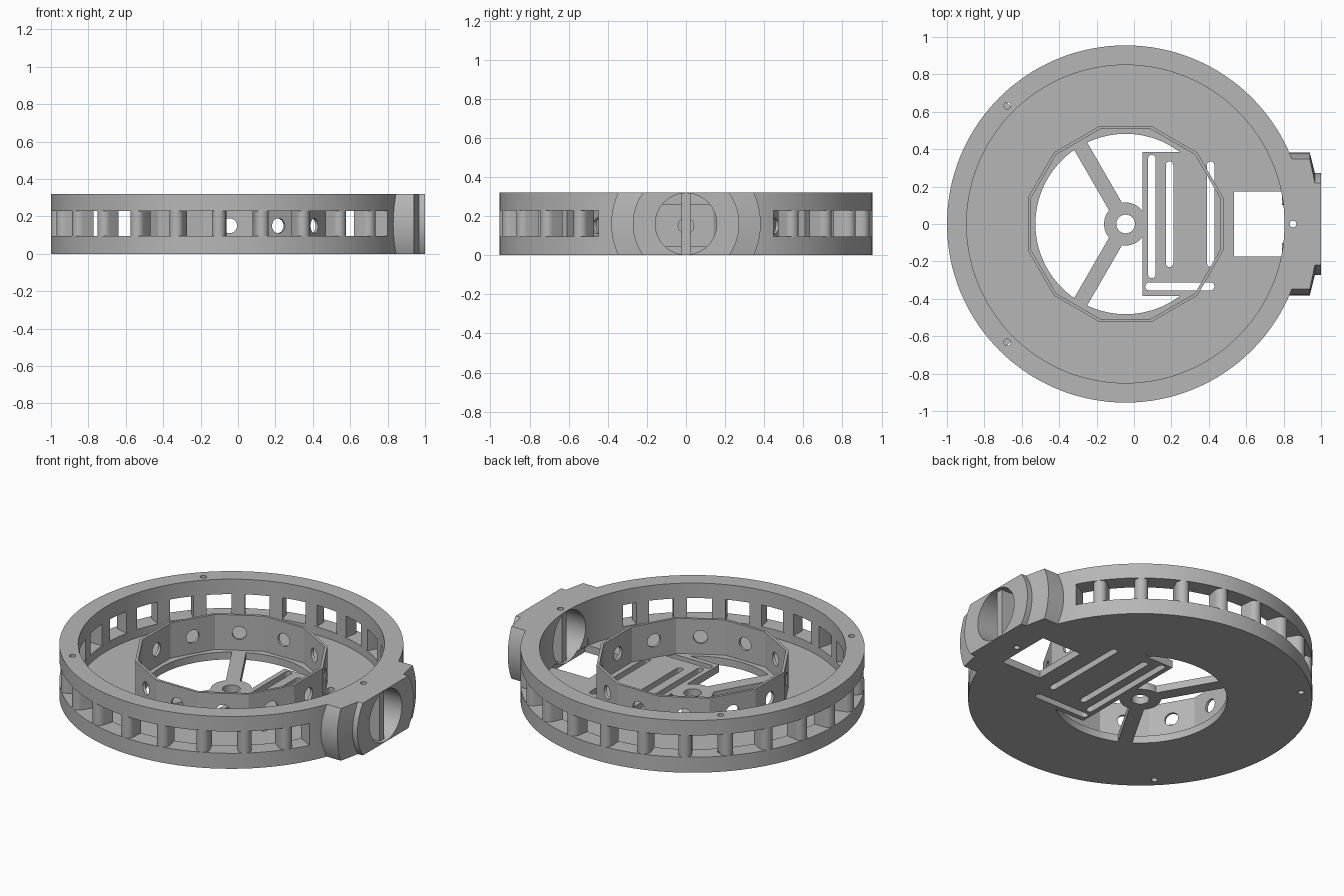
import bpy, bmesh
from math import sin, cos, tan, pi, radians
from mathutils import Matrix, Vector

old = bpy.data.objects.get("Cube")
if old:
    bpy.data.objects.remove(old, do_unlink=True)

CX = -0.045          # centre of the round tray
TOP = 0.32
FLOOR = 0.045
R_OUT, R_IN = 0.955, 0.85
SEG = 128

grey = bpy.data.materials.new("plain grey")
grey.use_nodes = True
grey.diffuse_color = (0.47, 0.47, 0.47, 1)
grey.node_tree.nodes["Principled BSDF"].inputs["Base Color"].default_value = (0.47, 0.47, 0.47, 1)


# ---- outlines (2D point lists) ----
def arc(r, a0, a1, n, cx=CX, cy=0.0):
    return [(cx + r * cos(a0 + (a1 - a0) * i / n), cy + r * sin(a0 + (a1 - a0) * i / n))
            for i in range(n + 1)]


def circle(r, n=SEG, cx=CX, cy=0.0, start=0.0):
    return arc(r, start, start + 2 * pi, n, cx, cy)[:-1]


def rect(x0, x1, y0, y1):
    return [(x0, y0), (x1, y0), (x1, y1), (x0, y1)]


def slot(x0, x1, y0, y1):
    r = min(x1 - x0, y1 - y0) / 2
    if y1 - y0 > x1 - x0:
        return arc(r, 0, pi, 10, x0 + r, y1 - r) + arc(r, pi, 2 * pi, 10, x0 + r, y0 + r)
    return arc(r, -pi / 2, pi / 2, 10, x1 - r, y0 + r) + arc(r, pi / 2, 1.5 * pi, 10, x0 + r, y0 + r)


def turned(points, angle):
    """Rotate points given relative to the tray centre."""
    return [(CX + x * cos(angle) - y * sin(angle), x * sin(angle) + y * cos(angle)) for x, y in points]


# ---- solids ----
def finish(name, bm):
    bmesh.ops.recalc_face_normals(bm, faces=bm.faces)
    mesh = bpy.data.meshes.new(name)
    bm.to_mesh(mesh)
    bm.free()
    mesh.materials.append(grey)
    ob = bpy.data.objects.new(name, mesh)
    bpy.context.collection.objects.link(ob)
    return ob


def prism(name, outlines, z0, z1):
    bm = bmesh.new()
    for pts in outlines:
        face = bm.faces.new([bm.verts.new((x, y, z0)) for x, y in pts])
        top = bmesh.ops.extrude_face_region(bm, geom=[face], use_keep_orig=True)["geom"]
        for v in top:
            if isinstance(v, bmesh.types.BMVert):
                v.co.z = z1
    return finish(name, bm)


def lathe_x(name, profile, z, n=96):
    """Solid of revolution about an axis along x; profile is (x, radius)."""
    bm = bmesh.new()
    rings = [[bm.verts.new((x, r * cos(2 * pi * i / n), z + r * sin(2 * pi * i / n))) for i in range(n)]
             for x, r in profile]
    for a, b in zip(rings, rings[1:]):
        for i in range(n):
            bm.faces.new((a[i], a[(i + 1) % n], b[(i + 1) % n], b[i]))
    bm.faces.new(rings[0])
    bm.faces.new(rings[-1])
    return finish(name, bm)


def rods(name, radius, length, angles, z):
    bm = bmesh.new()
    for a in angles:
        m = Matrix.Translation(Vector((CX, 0, z))) @ Matrix.Rotation(a, 4, "Z") @ Matrix.Rotation(pi / 2, 4, "Y")
        m = m @ Matrix.Translation(Vector((0, 0, length)))
        bmesh.ops.create_cone(bm, cap_ends=True, segments=24, radius1=radius, radius2=radius,
                              depth=0.3, matrix=m)
    return finish(name, bm)


def boolean(target, tool, operation="DIFFERENCE"):
    mod = target.modifiers.new("cut", "BOOLEAN")
    mod.operation = operation
    mod.solver = "EXACT"
    mod.object = tool
    bpy.context.view_layer.objects.active = target
    bpy.ops.object.modifier_apply(modifier=mod.name)


cutters = []


def cutter(ob):
    ob.hide_render = True
    cutters.append(ob)
    return ob


# ---- shared cutters ----
bore = cutter(lathe_x("bore_cutter", [(0.6, 0.157), (1.1, 0.157)], 0.16))
screws = cutter(prism("screw_cutter",
                      [circle(0.018, 16, CX + 0.895 * cos(a), 0.895 * sin(a))
                       for a in (0, 0.75 * pi, -0.75 * pi)], -0.1, 0.5))
slots = cutter(prism("slot_cutter", [
    slot(0.075, 0.115, -0.29, 0.37),
    slot(0.17, 0.21, -0.23, 0.335),
    slot(0.39, 0.43, -0.23, 0.335),
    slot(0.06, 0.43, -0.355, -0.312)], -0.1, 0.035 + FLOOR))

# ---- round tray with open window band ----
tray = prism("tray", [circle(R_OUT)], 0, TOP)
boolean(tray, cutter(prism("cavity_cutter", [circle(R_IN)], FLOOR, 0.5)))
band = arc(0.84, radians(28), radians(332), 108) + arc(1.0, radians(332), radians(28), 108)
boolean(tray, cutter(prism("window_cutter", [band], 0.095, 0.228)))
boolean(tray, cutter(prism("floor_cutter", [circle(0.482), rect(0.535, 0.79, -0.175, 0.175)], -0.1, 0.09)))
boolean(tray, cutter(prism("edge_cutter", [rect(0.7, 0.806, -0.175, 0.175)], -0.1, 0.04)))
for c in (slots, bore, screws):
    boolean(tray, c)

# ---- window pillars, flat inside and rounded outside ----
half = 0.0375
pillar = [(R_IN, half), (R_IN, -half)] + arc(half, -pi / 2, pi / 2, 12, R_OUT - half)
pillars = prism("window_pillars",
                [turned(pillar, pi + radians(14.4 * j)) for j in range(-10, 11)], 0.09, 0.233)

# ---- twelve-sided inner collar with a round hole in each side ----
collar = prism("inner_collar", [circle(0.523 / cos(pi / 12), 12, start=pi / 12)], FLOOR - 0.005, 0.26)
boolean(collar, cutter(prism("collar_cutter", [circle(0.507 / cos(pi / 12), 12, start=pi / 12)], 0, 0.5)))
boolean(collar, cutter(rods("collar_hole_cutter", 0.04, 0.52, [k * pi / 6 for k in range(12)], 0.15)))

# ---- hub, spokes and slotted panel in the floor opening ----
hub = prism("hub", [circle(0.115, 48)], 0, FLOOR)
boolean(hub, cutter(prism("hub_cutter", [circle(0.05, 32)], -0.1, 0.2)))
spoke = [(0.1, -0.04), (0.484, -0.04), (0.484, 0.04), (0.1, 0.04)]
spokes = prism("spokes", [turned(spoke, s * 2 * pi / 3) for s in (1, -1)], 0, FLOOR)
panel = prism("slotted_panel",
              [[(0.045, 0.385), (0.045, -0.385)] + arc(0.483, radians(-53), radians(53), 40)], 0, FLOOR)
boolean(panel, slots)

# ---- side port: stepped round body trimmed flat above and below ----
port = lathe_x("side_port", [(0.7, 0.382), (0.94, 0.382), (0.967, 0.272), (1.0, 0.272)], 0.16)
boolean(port, cutter(prism("port_trim", [rect(0.6, 1.1, -0.5, 0.5)], 0, TOP)), "INTERSECT")
boolean(port, cutter(prism("port_back_cutter", [circle(0.9)], -0.1, 0.5)))
boolean(port, bore)
boolean(port, screws)
post = prism("port_post", [rect(0.825, 0.975, -0.022, 0.022)], 0.003, 0.317)
boolean(post, screws)

# ---- tidy up and shade ----
for c in cutters:
    bpy.data.objects.remove(c, do_unlink=True)
for ob in (tray, pillars, collar, hub, spokes, panel, port, post):
    bpy.ops.object.select_all(action="DESELECT")
    ob.select_set(True)
    bpy.context.view_layer.objects.active = ob
    bpy.ops.object.shade_smooth_by_angle(angle=radians(25))
